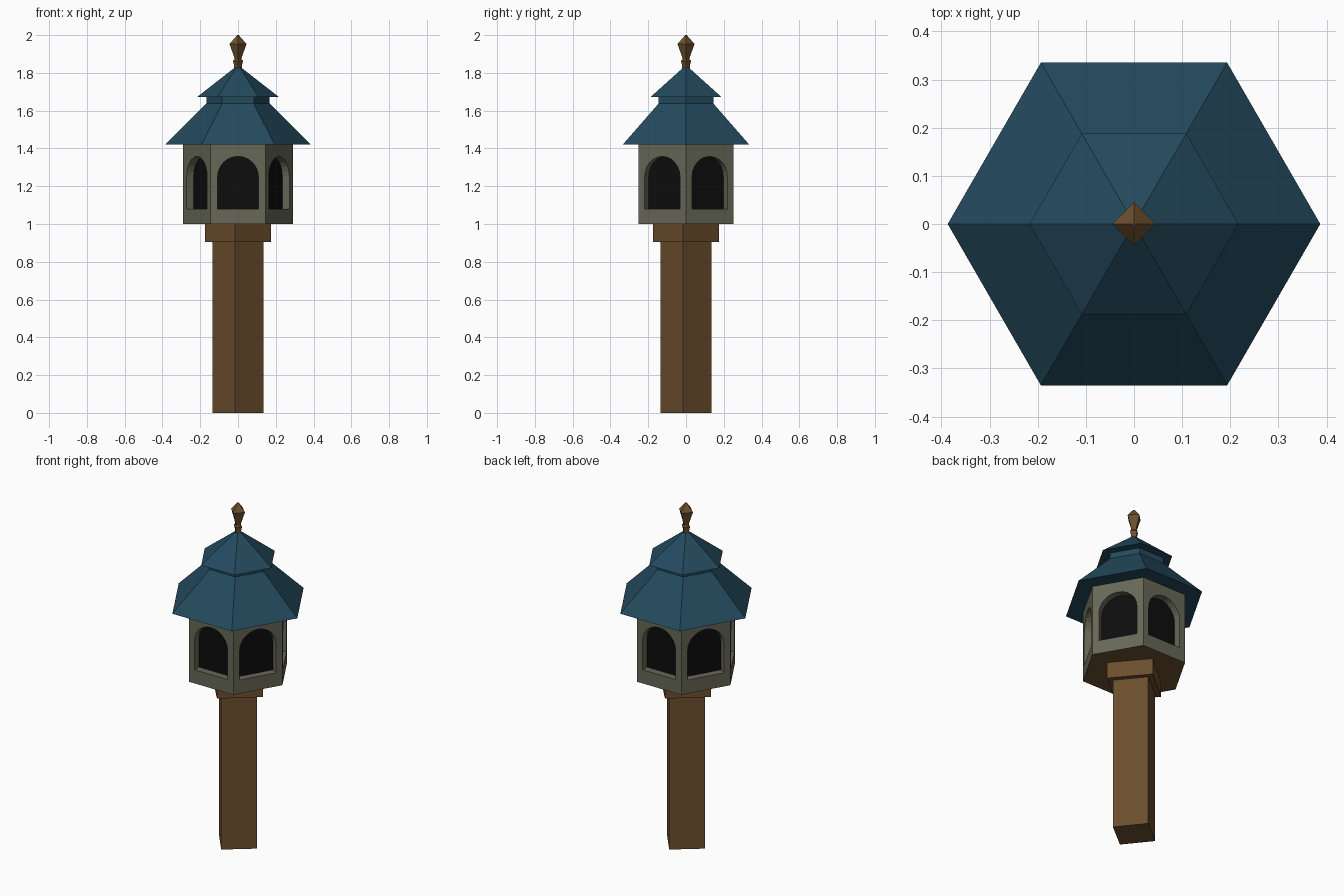
import bpy
from math import cos, sin, pi, radians

if "Cube" in bpy.data.objects:
    bpy.data.objects.remove(bpy.data.objects["Cube"])


def material(name, rgb):
    m = bpy.data.materials.new(name)
    m.diffuse_color = (*rgb, 1)
    m.use_nodes = True
    m.node_tree.nodes["Principled BSDF"].inputs["Base Color"].default_value = m.diffuse_color
    return m


wood = material("wood", (0.15, 0.078, 0.026))
stone = material("stone", (0.135, 0.138, 0.096))
slate = material("slate", (0.017, 0.068, 0.11))
dark = material("dark", (0.004, 0.004, 0.004))


def make(name, verts, faces, mats):
    me = bpy.data.meshes.new(name)
    me.from_pydata(verts, [], faces)
    for m in mats:
        me.materials.append(m)
    ob = bpy.data.objects.new(name, me)
    bpy.context.collection.objects.link(ob)
    return ob


def turned(name, sides, profile, mat, angle=0.0):
    """Faceted solid of revolution from (radius, z) points, capped at both ends."""
    verts = [(r * cos(angle + 2 * pi * i / sides), r * sin(angle + 2 * pi * i / sides), z)
             for r, z in profile for i in range(sides)]
    faces = [tuple(reversed(range(sides)))]
    for k in range(len(profile) - 1):
        a, b = k * sides, (k + 1) * sides
        for i in range(sides):
            j = (i + 1) % sides
            faces.append((a + i, a + j, b + j, b + i))
    last = (len(profile) - 1) * sides
    faces.append(tuple(range(last, last + sides)))
    return make(name, verts, faces, [mat])


# Square post and collar, turned almost corner-on
turned("post", 4, [(0.136, 0), (0.136, 0.905)], wood, radians(-6.3))
turned("post_collar", 4, [(0.175, 0.905), (0.175, 1.0)], wood, radians(-5))

# Hexagonal house with a wooden underside
R = 0.29
APOTHEM = R * cos(pi / 6)
house = turned("house", 6, [(R, 1.0), (R, 1.42)], stone)
house.data.materials.append(wood)
house.data.polygons[0].material_index = 1

# Arched window outline (across, z)
HALF, SILL, SPRING, SEGS = 0.108, 1.08, 1.25, 12
arch = [(-HALF, SILL), (HALF, SILL)]
arch += [(HALF * cos(pi * i / SEGS), SPRING + HALF * sin(pi * i / SEGS)) for i in range(SEGS + 1)]
n = len(arch)


def on_wall(side, dist):
    """Arch outline placed on one wall at a distance from the centre axis."""
    a = -pi / 2 + side * pi / 3
    return [(dist * cos(a) - u * sin(a), dist * sin(a) + u * cos(a), z) for u, z in arch]


# Recesses cut into each wall, with dark panes set inside
cut_v, cut_f = [], []
for s in range(6):
    base = len(cut_v)
    cut_v += on_wall(s, APOTHEM + 0.03) + on_wall(s, APOTHEM - 0.044)
    cut_f.append(tuple(range(base, base + n)))
    cut_f.append(tuple(reversed(range(base + n, base + 2 * n))))
    for i in range(n):
        j = (i + 1) % n
        cut_f.append((base + j, base + i, base + n + i, base + n + j))
    make(f"window_pane_{s + 1}", on_wall(s, APOTHEM - 0.042), [tuple(range(n))], [dark])
cutter = make("window_cutter", cut_v, cut_f, [stone])
cutter.hide_render = True
cutter.display_type = 'WIRE'
cut = house.modifiers.new("windows", 'BOOLEAN')
cut.operation = 'DIFFERENCE'
cut.solver = 'EXACT'
cut.object = cutter

# Two-tier roof with a short neck between the tiers
turned("lower_roof", 6, [(0.387, 1.42), (0.167, 1.638)], slate)
turned("roof_neck", 6, [(0.167, 1.638), (0.167, 1.675)], slate)
turned("upper_roof", 6, [(0.217, 1.672), (0.012, 1.832)], slate)

# Four-sided finial
turned("finial", 4, [(0.02, 1.815), (0.02, 1.84), (0.027, 1.863), (0.018, 1.873),
                     (0.02, 1.883), (0.045, 1.953), (0.007, 1.997), (0.003, 2.0)], wood)
